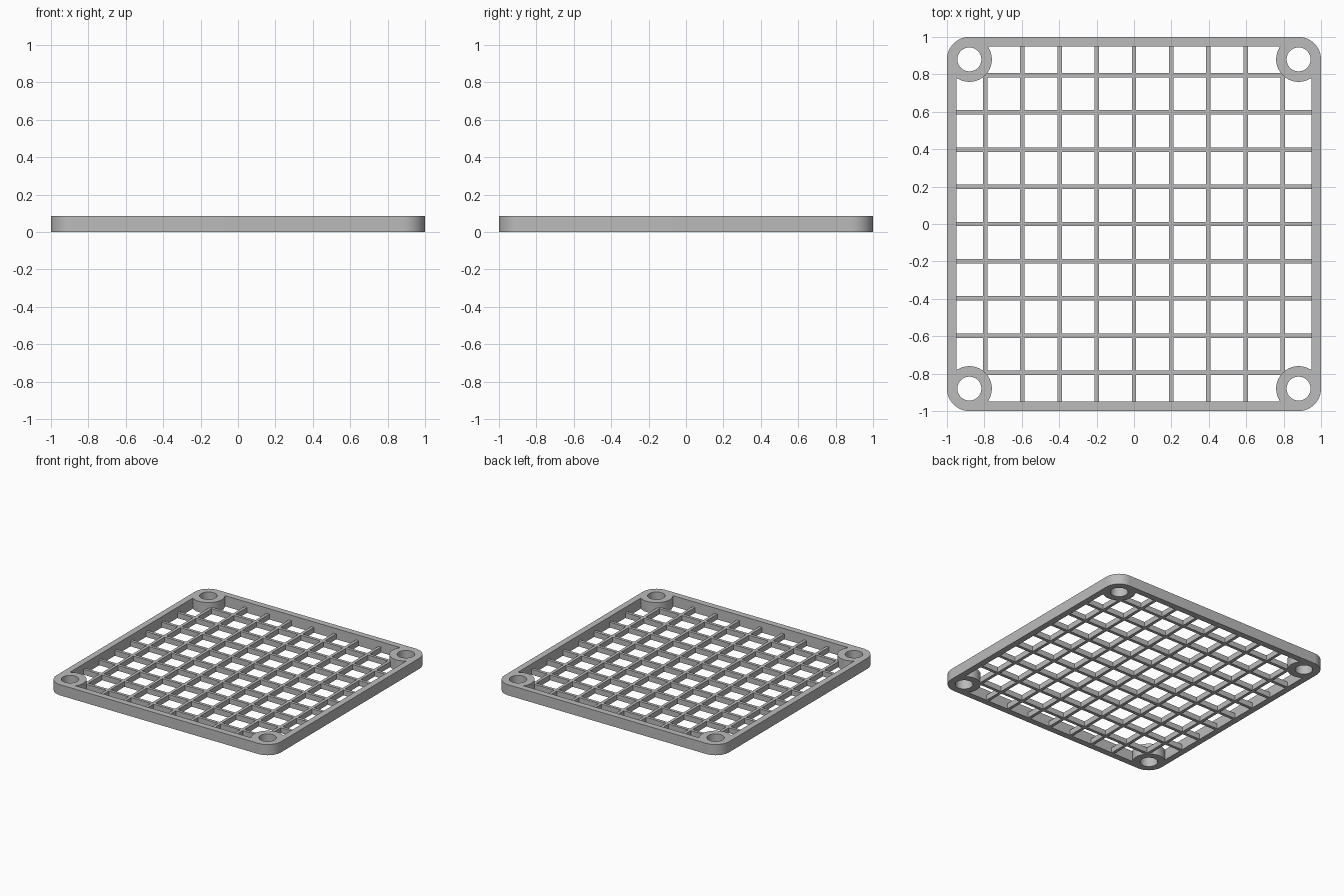
import bpy, bmesh, math
from mathutils import Matrix, Vector

HEIGHT = 0.086       # frame thickness
BAR_HEIGHT = 0.043   # mesh bars sit on the underside
BAR_WIDTH = 0.024
PITCH = 0.199
RIM = 0.05
BOSS_AT = 0.88
BOSS_RADIUS = 0.12
HOLE_RADIUS = 0.064
CORNERS = [(sx * BOSS_AT, sy * BOSS_AT) for sx in (-1, 1) for sy in (-1, 1)]

if "Cube" in bpy.data.objects:
    bpy.data.objects.remove(bpy.data.objects["Cube"], do_unlink=True)

grey = bpy.data.materials.new("plain grey")
grey.use_nodes = True
colour = (0.5, 0.5, 0.5, 1)
grey.diffuse_color = colour
grey.node_tree.nodes["Principled BSDF"].inputs["Base Color"].default_value = colour


def make_object(name, bm):
    bmesh.ops.recalc_face_normals(bm, faces=bm.faces)
    mesh = bpy.data.meshes.new(name)
    bm.to_mesh(mesh)
    bm.free()
    mesh.materials.append(grey)
    obj = bpy.data.objects.new(name, mesh)
    bpy.context.collection.objects.link(obj)
    return obj


def add_box(bm, size, centre):
    matrix = Matrix.Translation(centre) @ Matrix.Diagonal((*size, 1))
    bmesh.ops.create_cube(bm, size=1, matrix=matrix)


def corner_cylinders(name, radius, depth):
    bm = bmesh.new()
    for x, y in CORNERS:
        bmesh.ops.create_cone(bm, cap_ends=True, segments=64, radius1=radius,
                              radius2=radius, depth=depth,
                              matrix=Matrix.Translation((x, y, HEIGHT / 2)))
    return make_object(name, bm)


def combine(target, tool, operation):
    mod = target.modifiers.new("combine", "BOOLEAN")
    mod.operation = operation
    mod.solver = "EXACT"
    mod.object = tool
    bpy.context.view_layer.objects.active = target
    bpy.ops.object.modifier_apply(modifier=mod.name)
    bpy.data.objects.remove(tool, do_unlink=True)


def bars(name, along_x):
    bm = bmesh.new()
    length = 2 - RIM
    for i in range(-4, 5):
        size = (length, BAR_WIDTH, BAR_HEIGHT)
        centre = (0, i * PITCH, BAR_HEIGHT / 2)
        if not along_x:
            size = (size[1], size[0], size[2])
            centre = (centre[1], centre[0], centre[2])
        add_box(bm, size, Vector(centre))
    return make_object(name, bm)


# Rounded square plate
bm = bmesh.new()
outline = []
for quarter, (sx, sy) in enumerate([(1, 1), (-1, 1), (-1, -1), (1, -1)]):
    for step in range(17):
        a = math.pi / 2 * (quarter + step / 16)
        outline.append(bm.verts.new((sx * BOSS_AT + BOSS_RADIUS * math.cos(a),
                                     sy * BOSS_AT + BOSS_RADIUS * math.sin(a), 0)))
base = bm.faces.new(outline)
extruded = bmesh.ops.extrude_face_region(bm, geom=[base], use_keep_orig=True)
top = [v for v in extruded["geom"] if isinstance(v, bmesh.types.BMVert)]
bmesh.ops.translate(bm, verts=top, vec=(0, 0, HEIGHT))
frame = make_object("mesh_frame", bm)

# Window opening that leaves a round boss in each corner
bm = bmesh.new()
inner = 2 - 2 * RIM
add_box(bm, (inner, inner, HEIGHT * 3), Vector((0, 0, HEIGHT / 2)))
window = make_object("window_cutter", bm)
combine(window, corner_cylinders("boss_shape", BOSS_RADIUS, HEIGHT * 5), "DIFFERENCE")

# Drop the scraps left outside the bosses so the corners stay solid
bm = bmesh.new()
bm.from_mesh(window.data)
seen = set()
islands = []
for start in bm.verts:
    if start in seen:
        continue
    stack, island = [start], []
    seen.add(start)
    while stack:
        v = stack.pop()
        island.append(v)
        for e in v.link_edges:
            other = e.other_vert(v)
            if other not in seen:
                seen.add(other)
                stack.append(other)
    islands.append(island)
islands.sort(key=len)
for scrap in islands[:-1]:
    bmesh.ops.delete(bm, geom=scrap, context="VERTS")
bm.to_mesh(window.data)
bm.free()
combine(frame, window, "DIFFERENCE")

# Crossed bars, then screw holes
grid = bars("grid_bars", True)
combine(grid, bars("cross_bars", False), "UNION")
combine(frame, grid, "UNION")
combine(frame, corner_cylinders("hole_cutter", HOLE_RADIUS, HEIGHT * 3), "DIFFERENCE")

# Smooth round walls, crisp edges
bpy.ops.object.select_all(action="DESELECT")
frame.select_set(True)
bpy.context.view_layer.objects.active = frame
bpy.ops.object.shade_smooth_by_angle(angle=math.radians(30))
